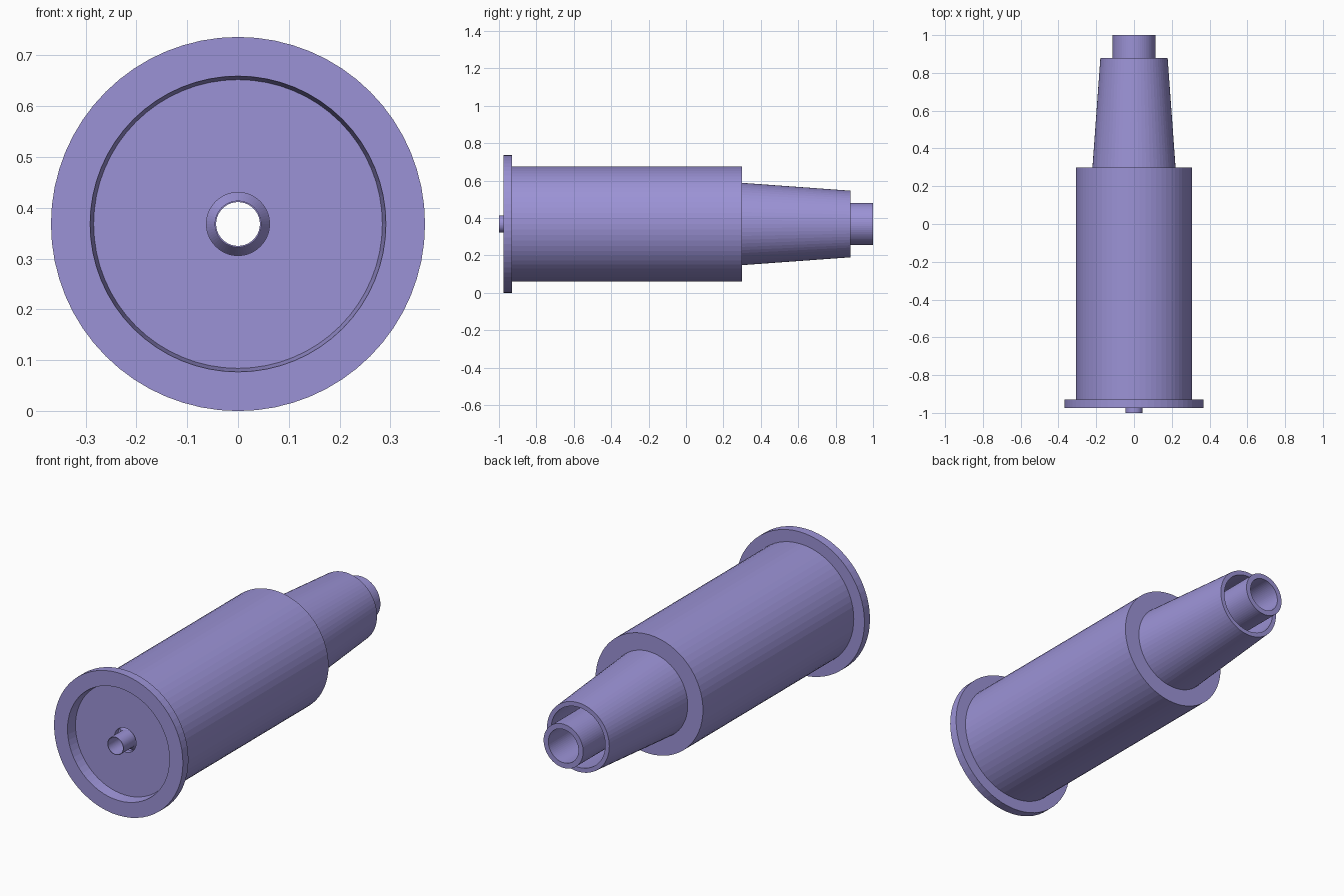
import bpy
import bmesh
from math import cos, sin, tau

cube = bpy.data.objects.get("Cube")
if cube:
    bpy.data.objects.remove(cube, do_unlink=True)

SEGMENTS = 64
AXIS_Z = 0.368

violet = bpy.data.materials.new("soft_violet")
violet.use_nodes = True
colour = (0.33, 0.29, 0.67, 1)
violet.diffuse_color = colour
violet.node_tree.nodes["Principled BSDF"].inputs["Base Color"].default_value = colour


def lathe(name, profile):
    """Revolve a closed (y, radius) profile around the long axis."""
    bm = bmesh.new()
    rings = []
    for y, r in profile:
        rings.append([bm.verts.new((r * cos(tau * i / SEGMENTS), y,
                                    AXIS_Z + r * sin(tau * i / SEGMENTS)))
                      for i in range(SEGMENTS)])
    for a, b in zip(rings, rings[1:] + rings[:1]):
        for i in range(SEGMENTS):
            j = (i + 1) % SEGMENTS
            bm.faces.new((a[i], a[j], b[j], b[i]))
    bmesh.ops.recalc_face_normals(bm, faces=bm.faces)
    mesh = bpy.data.meshes.new(name)
    bm.to_mesh(mesh)
    bm.free()
    mesh.materials.append(violet)
    obj = bpy.data.objects.new(name, mesh)
    bpy.context.collection.objects.link(obj)
    return obj


# Outer housing: flange, barrel and tapered sleeve, hollow from the back
lathe("housing", [
    (-0.975, 0.291), (-0.975, 0.368), (-0.93, 0.368), (-0.93, 0.307),
    (0.30, 0.307), (0.30, 0.22), (0.88, 0.178), (0.88, 0.155),
    (0.30, 0.197), (0.28, 0.284), (-0.89, 0.284), (-0.89, 0.062),
    (-0.92, 0.062), (-0.92, 0.284),
])

# Inner tube: narrow front nozzle widening to the rear spigot
lathe("inner_tube", [
    (-1.0, 0.043), (-1.0, 0.046), (-0.90, 0.046), (-0.80, 0.113),
    (1.0, 0.113), (1.0, 0.086), (-0.78, 0.086), (-0.88, 0.043),
])
